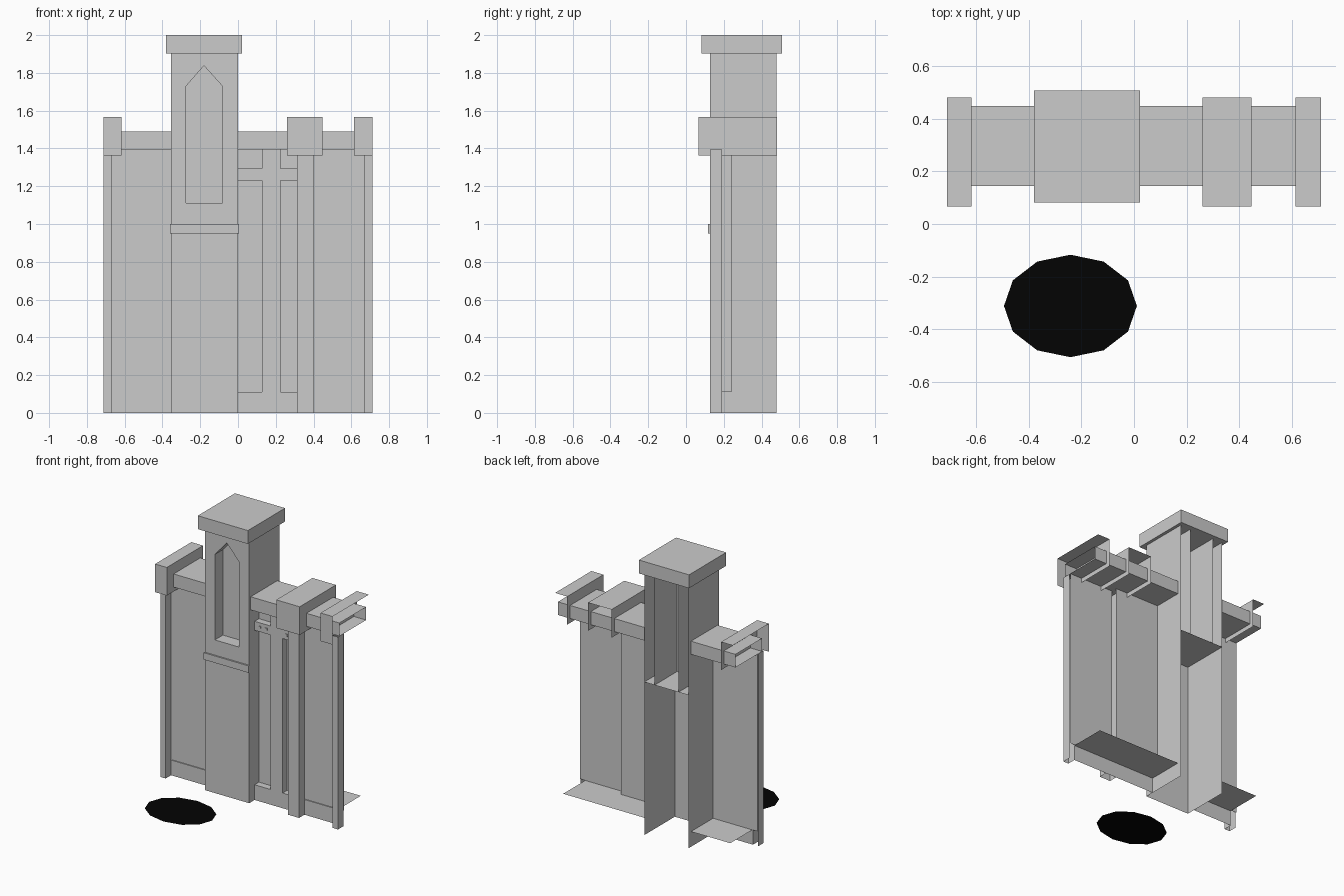
import bpy, bmesh, math

if "Cube" in bpy.data.objects:
    bpy.data.objects.remove(bpy.data.objects["Cube"])

F, B = 0.128, 0.478       # front and back of the tower
PL, PW, PN = 0.19, 0.197, 0.24   # plinth face, outer panels, recessed bay panel


def mesh_object(name, verts, faces):
    me = bpy.data.meshes.new(name)
    me.from_pydata(verts, [], faces)
    me.update()
    ob = bpy.data.objects.new(name, me)
    bpy.context.collection.objects.link(ob)
    return ob


def shell(name, x, y, z, skip=""):
    """Box with some sides left open: l r f b d u."""
    v = [(a, b, c) for a in x for b in y for c in z]
    sides = {"l": (0, 1, 3, 2), "r": (4, 6, 7, 5), "f": (0, 4, 5, 1),
             "b": (2, 3, 7, 6), "d": (0, 2, 6, 4), "u": (1, 5, 7, 3)}
    return mesh_object(name, v, [f for k, f in sides.items() if k not in skip])


# Tower: side walls
T0, T1, TZ = -0.355, 0.0, 1.903
shell("tower_sides", (T0, T1), (F, B), (0, TZ), "fbdu")

# Tower front with pointed niche opening
N0, N1, NM, NZ, NS, NP = -0.275, -0.083, -0.18, 1.11, 1.73, 1.838
pts = [(T0, 0), (T1, 0), (T1, NZ), (N1, NZ), (N0, NZ), (T0, NZ),
       (T0, NS), (N0, NS), (N1, NS), (T1, NS),
       (T0, TZ), (NM, TZ), (T1, TZ), (NM, NP)]
mesh_object("tower_front", [(x, F, z) for x, z in pts],
            [(0, 1, 2, 3, 4, 5), (5, 4, 7, 6), (3, 2, 9, 8),
             (6, 7, 13, 11, 10), (8, 9, 12, 11, 13)])

# Niche: full-height side walls to the open back, gable and recessed panel
NB = 0.22
shell("niche_sides", (N0, N1), (F, B), (NZ, TZ), "fbdu")
gable = [(N0, NS), (NM, NP), (N1, NS)]
mesh_object("niche_gable", [(x, y, z) for y in (F, NB) for x, z in gable],
            [(0, 1, 4, 3), (1, 2, 5, 4)])
shell("niche_back", (N0, N1), (NB, B), (NZ, TZ), "lrbdu")
mesh_object("niche_floor", [(T0, F, NZ), (T1, F, NZ), (T1, B, NZ), (T0, B, NZ)],
            [(0, 1, 2, 3)])

# Tower cap and string band
shell("tower_cap", (-0.38, 0.022), (0.082, 0.508), (TZ, 2.0))
shell("tower_band", (-0.36, 0.004), (0.117, F), (0.95, 1.0), "b")

# Plinth with the shelf behind it, wall panels and open-ended cornice
for name, x0, x1, e0, e1 in (("left", -0.67, T0, -0.712, T0),
                             ("right", T1, 0.67, T1, 0.712)):
    shell(name + "_plinth", (x0, x1), (PL, 0.45), (0, 0.11), "lrbd")
    shell(name + "_cornice", (e0, e1), (0.145, 0.45), (1.395, 1.49), "lr")
for name, x0, x1, y in (("left", -0.712, T0, PW), ("middle", T1, 0.355, PN),
                        ("right", 0.355, 0.712, PW)):
    shell(name + "_panel", (x0, x1), (y, B), (0.11, 1.395), "lrbdu")

# Strip and crossing band in the middle bay
shell("bay_strip", (0.127, 0.225), (PL, PN), (0.11, 1.395), "bdu")
for name, x0, x1 in (("left", 0.0, 0.127), ("right", 0.225, 0.313)):
    shell(name + "_bay_band", (x0, x1), (PL, PN), (1.23, 1.295), "blr")
for x in (0.043, 0.094, 0.258, 0.305):
    shell("band_bolt", (x - 0.008, x + 0.008), (PL - 0.006, PL), (1.256, 1.272), "b")

# Buttress posts
shell("left_end_post", (-0.712, -0.67), (F, PL), (0, 1.395), "bdu")
shell("right_end_post", (0.67, 0.712), (F, PL), (0, 1.395), "bdu")
shell("middle_post", (0.313, 0.40), (F, PL), (0, 1.395), "bdu")
# Middle post side facing the recessed bay
mesh_object("middle_post_return",
            [(0.313, y, z) for y, z in ((PL, 0.11), (PN, 0.11), (PN, 1.395), (PL, 1.395))],
            [(0, 3, 2, 1)])

# Buttress caps, open below and behind
for name, x0, x1, skip in (("left", -0.712, -0.618, "bdl"),
                           ("middle", 0.26, 0.448, "bd"),
                           ("right", 0.615, 0.712, "bdr")):
    shell(name + "_post_cap", (x0, x1), (0.067, 0.482), (1.363, 1.567), skip)

# Dark oval just above the ground
disc = mesh_object("ground_oval",
                   [(-0.242 + 0.253 * math.cos(i * math.pi / 6),
                     -0.312 + 0.195 * math.sin(i * math.pi / 6), 0.045)
                    for i in range(12)], [tuple(range(12))])
black = bpy.data.materials.new("black")
black.diffuse_color = (0.001, 0.001, 0.001, 1)
black.use_nodes = True
black.node_tree.nodes["Principled BSDF"].inputs["Base Color"].default_value = black.diffuse_color
disc.data.materials.append(black)
